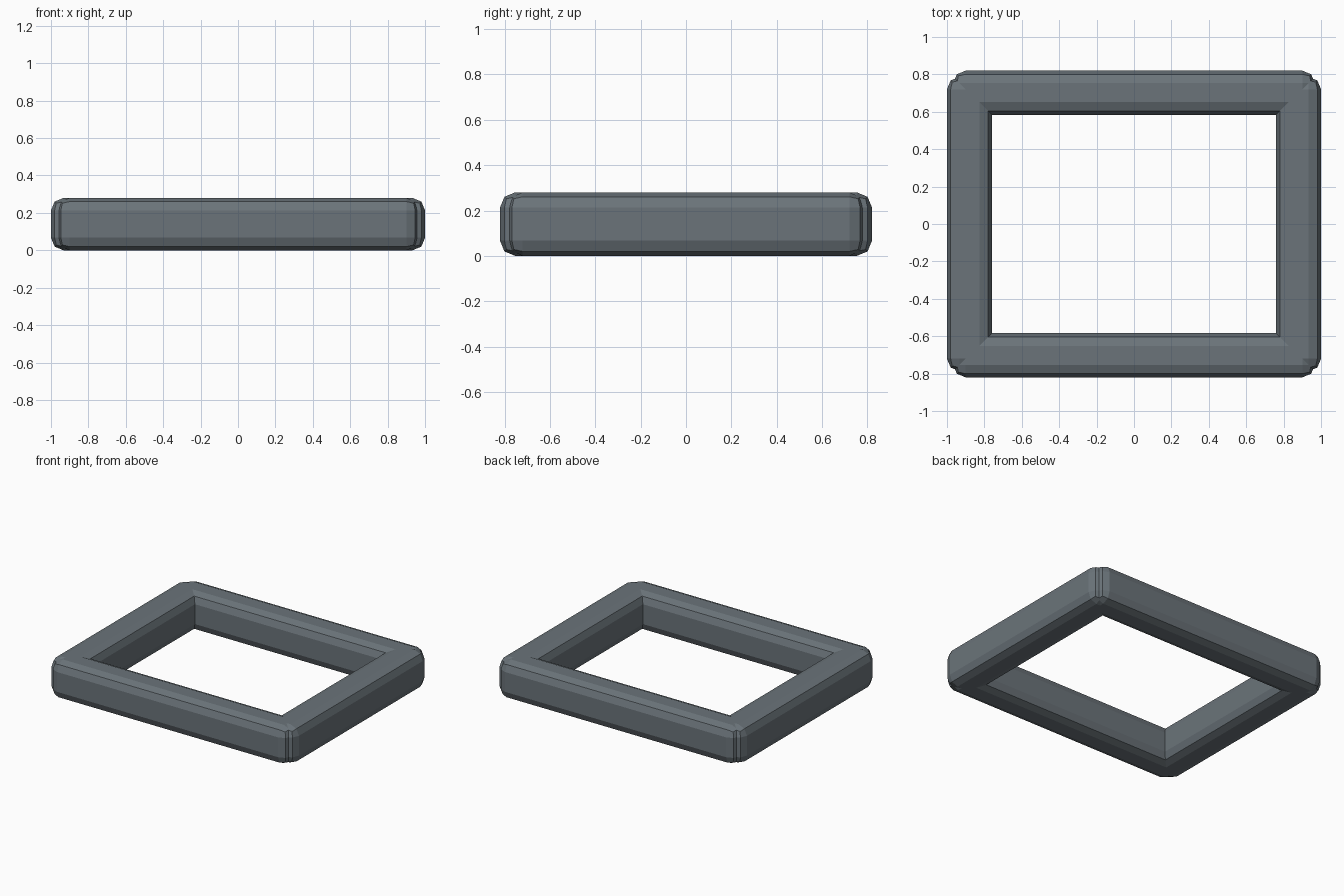
import bpy

if "Cube" in bpy.data.objects:
    bpy.data.objects.remove(bpy.data.objects["Cube"])

# Frame colour
slate = bpy.data.materials.new("slate_grey")
slate.diffuse_color = (0.147, 0.175, 0.195, 1)
slate.use_nodes = True
slate.node_tree.nodes["Principled BSDF"].inputs["Base Color"].default_value = slate.diffuse_color

HEIGHT = 0.28


def bar(name, centre, half_x, half_y):
    """Box bar with rounded two-segment edges."""
    bpy.ops.mesh.primitive_cube_add(size=2, location=(centre[0], centre[1], HEIGHT / 2))
    ob = bpy.context.object
    ob.name = ob.data.name = name
    ob.scale = (half_x, half_y, HEIGHT / 2)
    bpy.ops.object.transform_apply(location=False, rotation=False, scale=True)
    ob.data.materials.append(slate)
    bevel = ob.modifiers.new("rounded_edges", 'BEVEL')
    bevel.width = 0.067
    bevel.segments = 2
    bevel.limit_method = 'NONE'
    return ob


# Long rails at front and back, short rails at the sides
for sign, fb, lr in ((-1, "front", "left"), (1, "back", "right")):
    bar(fb + "_rail", (0, sign * 0.702), 0.967, 0.118)
    bar(lr + "_rail", (sign * 0.88, 0), 0.12, 0.787)
